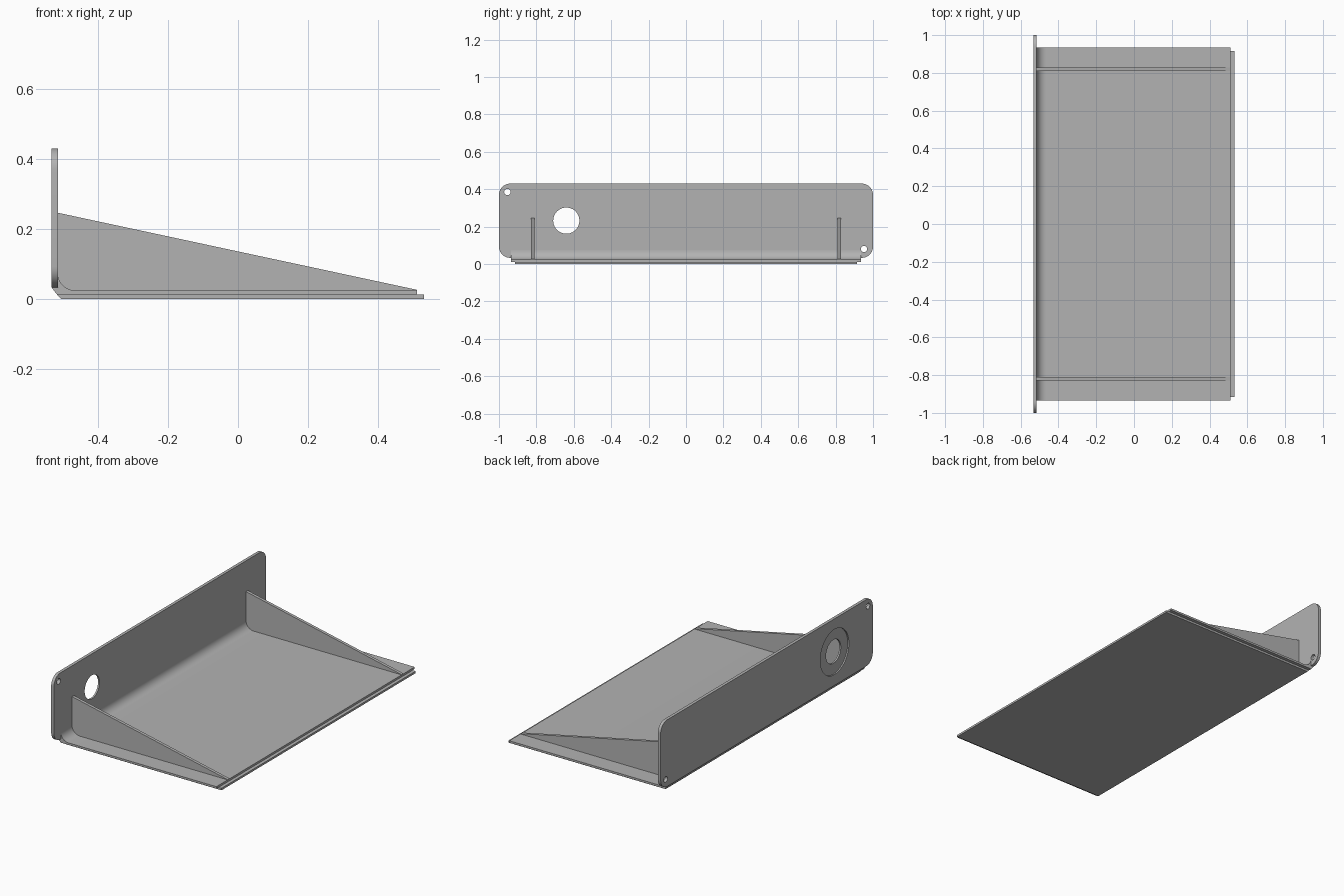
import bpy, bmesh, math
from mathutils import Matrix, Vector

cube = bpy.data.objects.get("Cube")
if cube:
    bpy.data.objects.remove(cube, do_unlink=True)

grey = bpy.data.materials.new("light grey")
grey.use_nodes = True
colour = (0.45, 0.45, 0.45, 1)
grey.diffuse_color = colour
grey.node_tree.nodes["Principled BSDF"].inputs["Base Color"].default_value = colour

BACK, FACE = -0.533, -0.515      # back and inner faces of the upright plate
FLOOR, STEP = 0.024, 0.012       # top of the floor and of the lower tongue


def extrude(name, points, offset):
    """Make a solid by sweeping a closed outline along an offset."""
    bm = bmesh.new()
    face = bm.faces.new([bm.verts.new(p) for p in points])
    swept = bmesh.ops.extrude_face_region(bm, geom=[face])["geom"]
    bmesh.ops.translate(bm, vec=offset,
                        verts=[v for v in swept if isinstance(v, bmesh.types.BMVert)])
    bmesh.ops.recalc_face_normals(bm, faces=bm.faces)
    mesh = bpy.data.meshes.new(name)
    bm.to_mesh(mesh)
    bm.free()
    mesh.materials.append(grey)
    ob = bpy.data.objects.new(name, mesh)
    bpy.context.collection.objects.link(ob)
    return ob


def arc(cx, cy, r, start, end, steps=10):
    return [(cx + r * math.cos(math.radians(start + (end - start) * i / steps)),
             cy + r * math.sin(math.radians(start + (end - start) * i / steps)))
            for i in range(steps + 1)]


def side_slab(name, profile, y0, y1):
    return extrude(name, [(x, y0, z) for x, z in profile], Vector((0, y1 - y0, 0)))


def bore(target, y, z, r, x0, x1):
    """Cut a round hole along x, then discard the cutter."""
    ring = [(x0, a, b) for a, b in arc(y, z, r, 0, 360, 48)[:-1]]
    cutter = extrude("hole_cutter", ring, Vector((x1 - x0, 0, 0)))
    cutter.hide_render = True
    mod = target.modifiers.new("hole", 'BOOLEAN')
    mod.operation, mod.solver, mod.object = 'DIFFERENCE', 'EXACT', cutter
    bpy.context.view_layer.update()
    graph = bpy.context.evaluated_depsgraph_get()
    mesh = bpy.data.meshes.new_from_object(target.evaluated_get(graph))
    target.modifiers.clear()
    target.data = mesh
    bpy.data.objects.remove(cutter, do_unlink=True)


# Upright plate with rounded corners
low, high, r = 0.033, 0.43, 0.06
outline = []
for i, (y, z) in enumerate([(1 - r, high - r), (r - 1, high - r),
                            (r - 1, low + r), (1 - r, low + r)]):
    outline += arc(y, z, r, 90 * i, 90 * i + 90)
plate = extrude("upright_plate", [(BACK, y, z) for y, z in outline],
                Vector((FACE - BACK, 0, 0)))

# Cable hole with a shallow recess behind, and two corner screw holes
bore(plate, -0.64, 0.232, 0.135, BACK - 0.05, BACK + 0.008)
bore(plate, -0.64, 0.232, 0.07, BACK - 0.05, FACE + 0.05)
for y, z in [(-0.955, 0.385), (0.952, 0.08)]:
    bore(plate, y, z, 0.017, BACK - 0.05, FACE + 0.05)

# Floor with a curved blend into the plate and a chamfered back edge
r = 0.05
floor_profile = [(BACK, low), (-0.517, STEP), (0.512, STEP), (0.512, FLOOR)]
floor_profile += arc(FACE + r, FLOOR + r, r, 270, 180, 12)
floor_profile += [(FACE - 0.008, FLOOR + r), (FACE - 0.008, low)]
floor = side_slab("tray_floor", floor_profile, -0.935, 0.935)

# Narrower tongue under the floor that sticks out at the open end
tongue = side_slab("lower_tongue", [(-0.517, STEP), (-0.506, 0), (0.532, 0), (0.532, STEP)],
                   -0.915, 0.915)

# Sloping ribs
rib_profile = [(FACE - 0.004, 0.247), (FACE - 0.004, 0.02), (0.511, 0.02), (0.511, 0.026)]
ribs = [side_slab(name, rib_profile, y - 0.009, y + 0.009)
        for name, y in [("left_rib", 0.82), ("right_rib", -0.82)]]

# Smooth curves, sharp edges
bpy.ops.object.select_all(action='DESELECT')
for ob in [plate, floor, tongue] + ribs:
    ob.select_set(True)
bpy.context.view_layer.objects.active = plate
bpy.ops.object.shade_smooth_by_angle(angle=math.radians(30))
